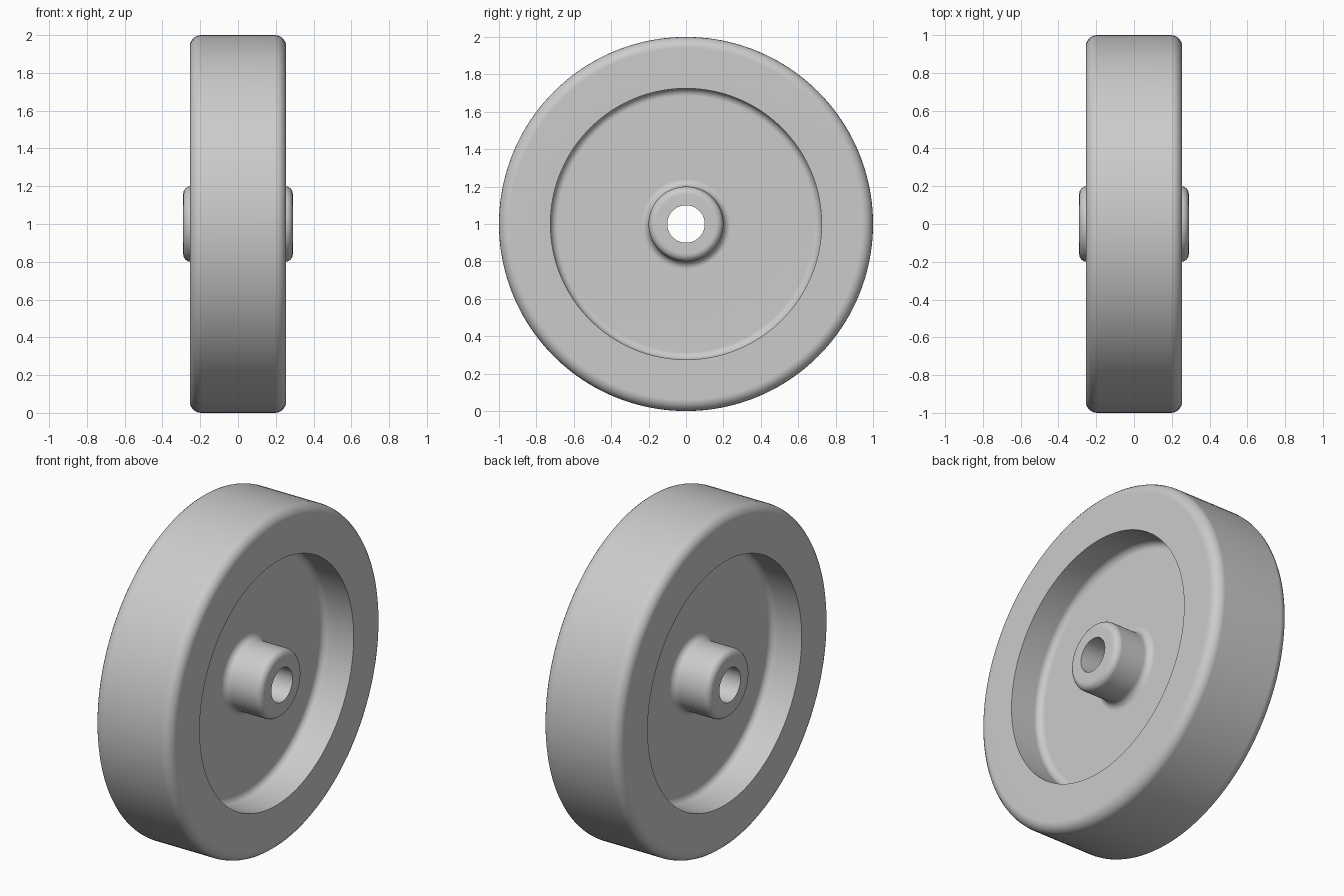
import bpy, bmesh, math
from mathutils import Vector

cube = bpy.data.objects.get("Cube")
if cube:
    bpy.data.objects.remove(cube, do_unlink=True)

SEGMENTS = 160
FILLET_STEPS = 6

# Half cross-section: (distance along axle, radius, fillet radius)
half = [
    (0.29, 0.10, 0),       # axle hole edge
    (0.29, 0.20, 0.04),    # hub end
    (0.055, 0.20, 0.04),   # hub base
    (0.055, 0.725, 0.04),  # web meets rim
    (0.255, 0.725, 0),     # sharp rim lip
    (0.255, 1.00, 0.06),   # tread shoulder
]
corners = half + [(-x, r, f) for x, r, f in reversed(half)]


def rounded(points):
    """Replace each filleted right-angle corner with an arc."""
    out = []
    for i, (x, r, f) in enumerate(points):
        c = Vector((x, r))
        if f == 0:
            out.append(c)
            continue
        a = (Vector(points[i - 1][:2]) - c).normalized() * f
        b = (Vector(points[(i + 1) % len(points)][:2]) - c).normalized() * f
        for k in range(FILLET_STEPS + 1):
            t = math.pi / 2 * k / FILLET_STEPS
            out.append(c + a * (1 - math.sin(t)) + b * (1 - math.cos(t)))
    return out


# Lathe the closed section around the axle
bm = bmesh.new()
ring = [bm.verts.new((p.x, 0, p.y)) for p in rounded(corners)]
edges = [bm.edges.new((v, ring[(i + 1) % len(ring)])) for i, v in enumerate(ring)]
bmesh.ops.spin(bm, geom=ring + edges, cent=(0, 0, 0), axis=(1, 0, 0),
               angle=2 * math.pi, steps=SEGMENTS, use_duplicate=False)
bmesh.ops.remove_doubles(bm, verts=bm.verts, dist=0.0002)
bmesh.ops.recalc_face_normals(bm, faces=bm.faces)
mesh = bpy.data.meshes.new("wheel")
bm.to_mesh(mesh)
bm.free()

# Single grey material
color = (0.6, 0.6, 0.6, 1)
grey = bpy.data.materials.new("light grey")
grey.use_nodes = True
grey.diffuse_color = color
grey.node_tree.nodes["Principled BSDF"].inputs["Base Color"].default_value = color
mesh.materials.append(grey)

wheel = bpy.data.objects.new("wheel", mesh)
wheel.location.z = 1
bpy.context.collection.objects.link(wheel)

# Smooth shading with crisp lip and flat side faces
bpy.ops.object.select_all(action='DESELECT')
wheel.select_set(True)
bpy.context.view_layer.objects.active = wheel
bpy.ops.object.shade_smooth_by_angle(angle=math.radians(30))
weighted = wheel.modifiers.new("weighted normals", 'WEIGHTED_NORMAL')
weighted.keep_sharp = True
